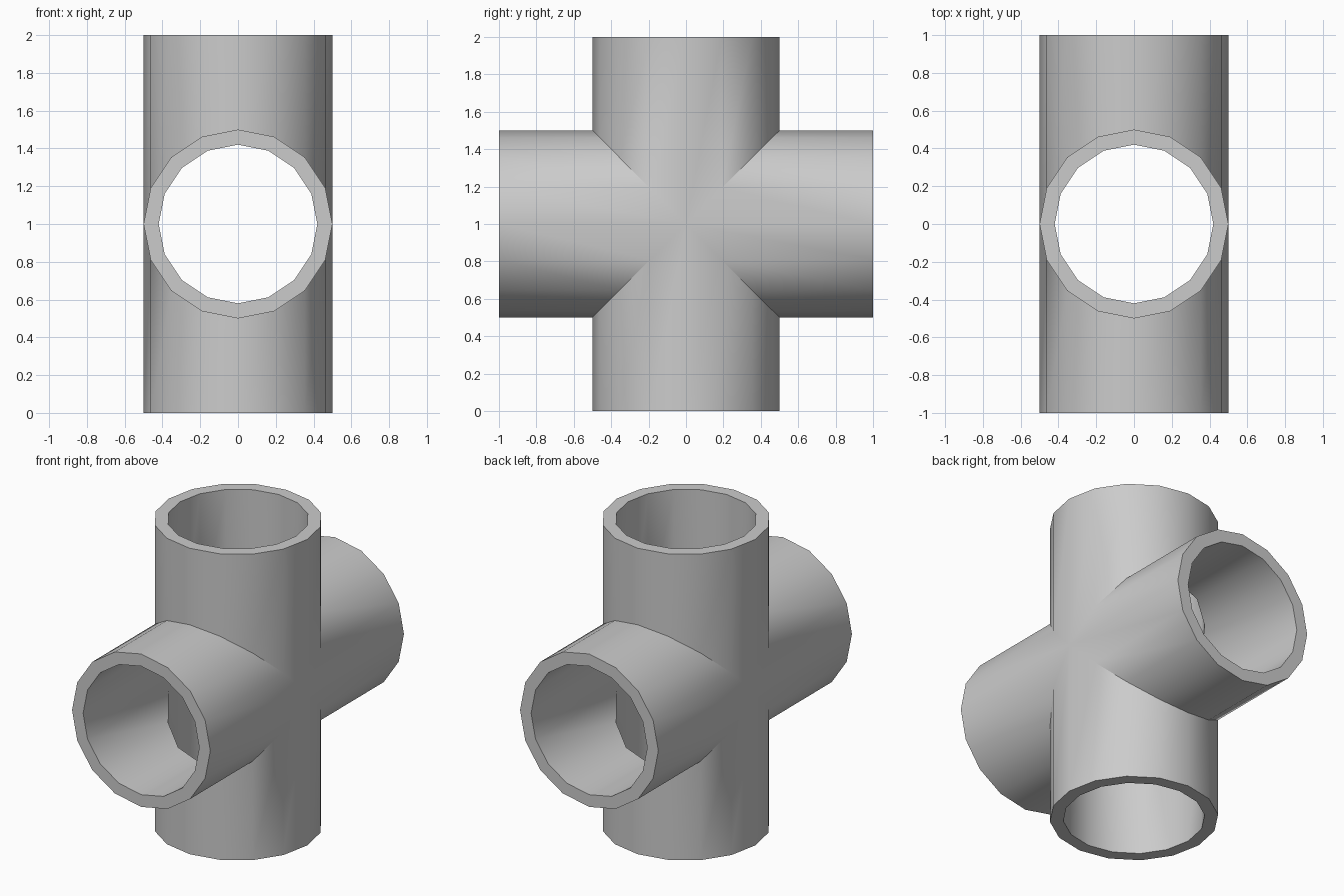
import bpy, bmesh
from math import sin, cos, pi, radians
from mathutils import Matrix

if "Cube" in bpy.data.objects:
    bpy.data.objects.remove(bpy.data.objects["Cube"])

SIDES, OUTER, INNER, REACH = 16, 0.5, 0.42, 1.0
bm = bmesh.new()


def ring(radius, z_of_y, turn):
    pts = []
    for i in range(SIDES):
        a = 2 * pi * i / SIDES
        x, y = radius * cos(a), radius * sin(a)
        co = turn @ Matrix.Translation((x, y, z_of_y(y))).translation
        pts.append(bm.verts.new(co))
    return pts


def bridge(a, b):
    # Joins two rings; where the mitre touches the axis the faces stay quads
    for i in range(SIDES):
        j = (i + 1) % SIDES
        bm.faces.new((a[i], a[j], b[j], b[i]))


# Four arms, each mitred against its neighbours along |y| = z
for k in range(4):
    turn = Matrix.Rotation(k * pi / 2, 3, 'X')
    mitre_out = ring(OUTER, abs, turn)
    end_out = ring(OUTER, lambda y: REACH, turn)
    end_in = ring(INNER, lambda y: REACH, turn)
    mitre_in = ring(INNER, abs, turn)
    bridge(mitre_out, end_out)   # outer wall
    bridge(end_out, end_in)      # rim
    bridge(end_in, mitre_in)     # bore

# Weld the arms together and stand the fitting on the floor
bmesh.ops.remove_doubles(bm, verts=bm.verts, dist=1e-4)
bmesh.ops.translate(bm, verts=bm.verts, vec=(0, 0, REACH))

mesh = bpy.data.meshes.new("pipe_cross")
bm.to_mesh(mesh)
bm.free()
pipe = bpy.data.objects.new("pipe_cross", mesh)
bpy.context.collection.objects.link(pipe)

# Smooth walls, crisp rims and mitre creases
bpy.context.view_layer.objects.active = pipe
pipe.select_set(True)
bpy.ops.object.shade_smooth_by_angle(angle=radians(30))
